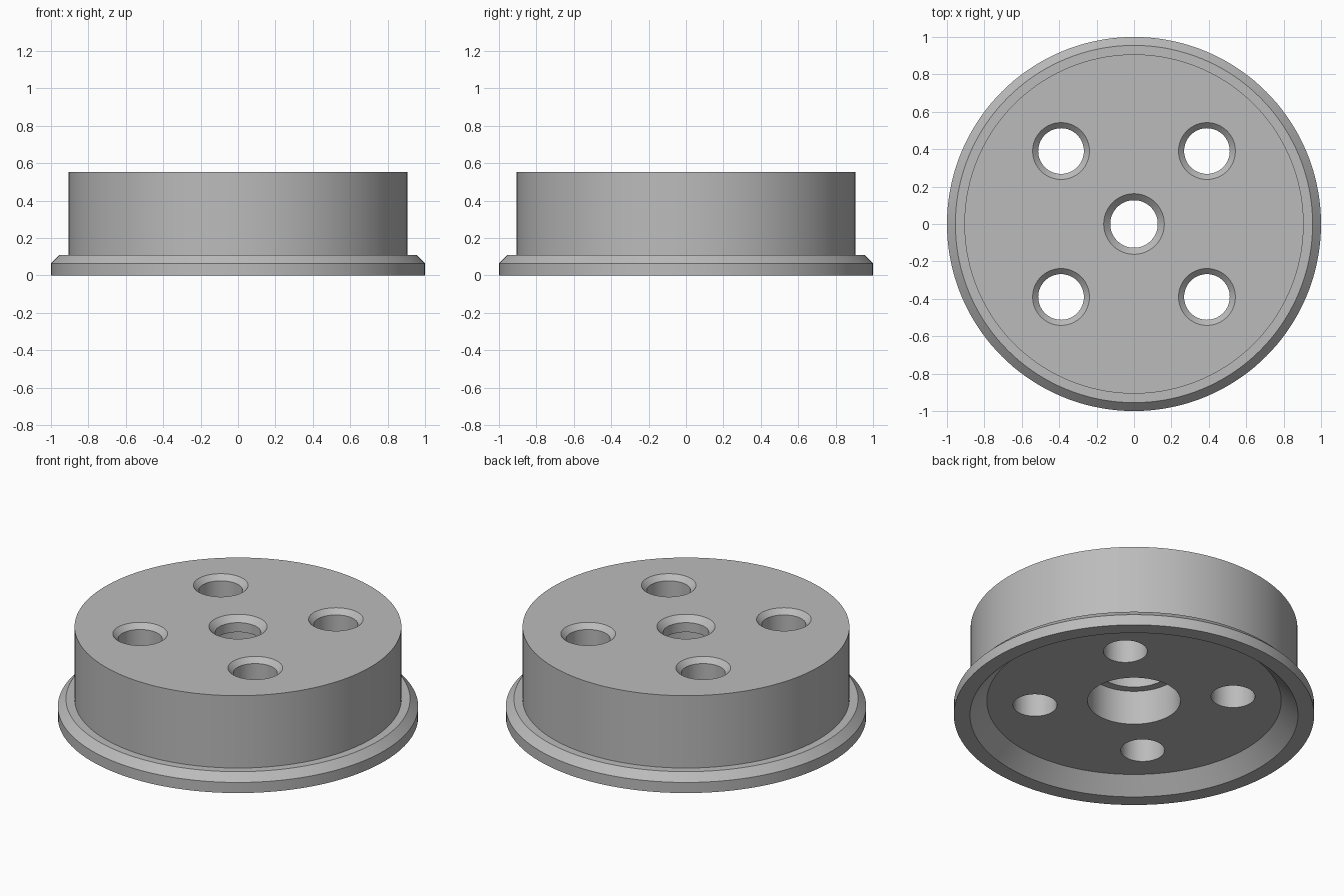
import bpy
import bmesh
from math import tau, radians
from mathutils import Matrix

cube = bpy.data.objects.get("Cube")
if cube:
    bpy.data.objects.remove(cube, do_unlink=True)

TOP = 0.553

grey = bpy.data.materials.new("plain grey")
grey.use_nodes = True
colour = (0.5, 0.5, 0.5, 1)
grey.diffuse_color = colour
grey.node_tree.nodes["Principled BSDF"].inputs["Base Color"].default_value = colour


def revolve(name, profile, steps):
    """Spin a closed (radius, height) loop, or one ending on the axis, round z."""
    bm = bmesh.new()
    points = [bm.verts.new((r, 0, z)) for r, z in profile]
    edges = [bm.edges.new((points[i - 1], points[i])) for i in range(len(points))]
    bmesh.ops.spin(bm, geom=points + edges, cent=(0, 0, 0), axis=(0, 0, 1),
                   angle=tau, steps=steps, use_merge=True)
    bmesh.ops.remove_doubles(bm, verts=bm.verts, dist=1e-5)
    bmesh.ops.recalc_face_normals(bm, faces=bm.faces)
    mesh = bpy.data.meshes.new(name)
    bm.to_mesh(mesh)
    bm.free()
    mesh.materials.append(grey)
    obj = bpy.data.objects.new(name, mesh)
    bpy.context.collection.objects.link(obj)
    return obj


def bolt_cutter():
    """Straight hole cutter that flares to a countersink at the top face."""
    bm = bmesh.new()
    parts = [(0.122, 0.122, -0.1, TOP - 0.01),
             (0.112, 0.162, TOP - 0.04, TOP + 0.01)]
    return parts, bm


# Flanged body: recessed underside, stepped centre bore, countersunk top
flanged_body = revolve("flanged_body", [
    (1.0, 0), (1.0, 0.065), (0.955, 0.11), (0.907, 0.11), (0.907, TOP),
    (0.162, TOP), (0.127, TOP - 0.035), (0.127, 0.46), (0.21, 0.46),
    (0.21, 0.30), (0.258, 0.30), (0.258, 0.09), (0.817, 0.09), (0.91, 0)], 144)

# Four countersunk bolt holes
hole_profile = [(0, -0.1), (0.122, -0.1), (0.122, TOP - 0.03),
                (0.162, TOP + 0.01), (0, TOP + 0.01)]
for x in (-0.39, 0.39):
    for y in (-0.39, 0.39):
        cutter = revolve("bolt_hole_cutter", hole_profile, 64)
        cutter.data.transform(Matrix.Translation((x, y, 0)))
        cutter.hide_render = True
        cut = flanged_body.modifiers.new("bolt_hole", "BOOLEAN")
        cut.operation = "DIFFERENCE"
        cut.solver = "EXACT"
        cut.object = cutter
        bpy.context.view_layer.objects.active = flanged_body
        bpy.ops.object.modifier_apply(modifier=cut.name)
        bpy.data.objects.remove(cutter, do_unlink=True)

# Smooth curved walls, crisp rims
bpy.ops.object.select_all(action="DESELECT")
flanged_body.select_set(True)
bpy.context.view_layer.objects.active = flanged_body
bpy.ops.object.shade_smooth_by_angle(angle=radians(30))
